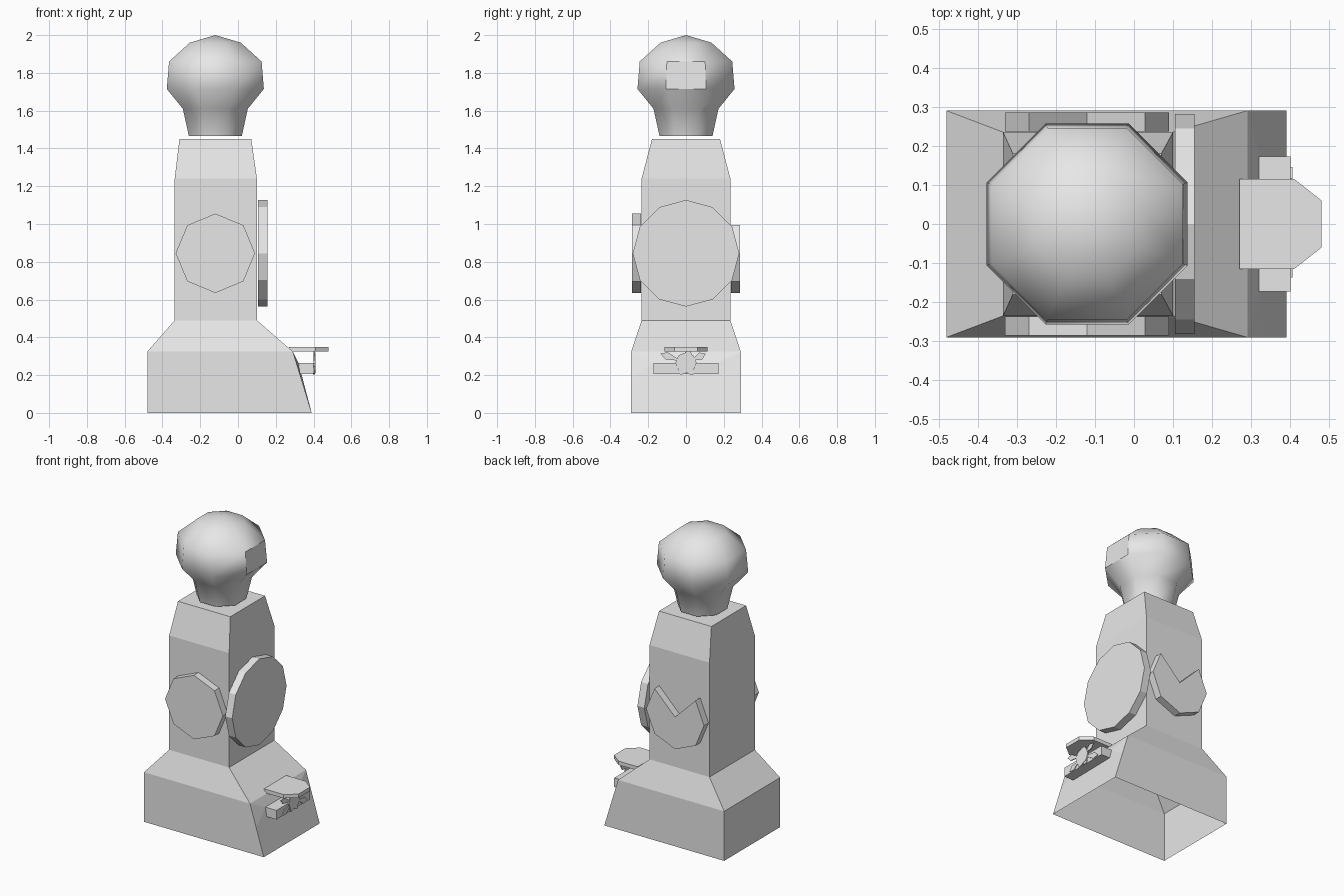
import bpy, bmesh, math
from mathutils import Vector, Matrix

cube = bpy.data.objects.get("Cube")
if cube:
    bpy.data.objects.remove(cube)

grey = bpy.data.materials.new("plain grey")
grey.use_nodes = True
grey.diffuse_color = (0.8, 0.8, 0.8, 1)
grey.node_tree.nodes["Principled BSDF"].inputs["Base Color"].default_value = (0.8, 0.8, 0.8, 1)

AXIS_X = -0.12   # centre line of column and head
DISC_Z = 0.845


def finish(name, bm):
    bmesh.ops.recalc_face_normals(bm, faces=bm.faces)
    mesh = bpy.data.meshes.new(name)
    bm.to_mesh(mesh)
    bm.free()
    mesh.materials.append(grey)
    obj = bpy.data.objects.new(name, mesh)
    bpy.context.collection.objects.link(obj)
    return obj


def prism(name, outline, offset):
    """Extrude a flat outline of 3D points along an offset."""
    bm = bmesh.new()
    face = bm.faces.new([bm.verts.new(p) for p in outline])
    top = bmesh.ops.extrude_face_region(bm, geom=[face], use_keep_orig=True)["geom"]
    moved = [v for v in top if isinstance(v, bmesh.types.BMVert)]
    bmesh.ops.translate(bm, verts=moved, vec=offset)
    return finish(name, bm)


def ring(sides, radius, turn=0.0):
    angles = [turn + math.tau * i / sides for i in range(sides)]
    return [(radius * math.cos(a), radius * math.sin(a)) for a in angles]


def loft(bm, lower, upper, skip=None):
    count = len(lower)
    for i in range(count):
        if i != skip:
            j = (i + 1) % count
            bm.faces.new((lower[i], lower[j], upper[j], upper[i]))


# Body: open-bottomed plinth, sloped shoulder and tapered column
bm = bmesh.new()
levels = [(0.325, -0.48, 0.29, 0.29), (0.49, -0.335, 0.1, 0.235),
          (1.24, -0.335, 0.1, 0.235), (1.45, -0.31, 0.07, 0.18)]
rings = []
for z, x0, x1, y in levels:
    corners = [(x1, -y), (x1, y), (x0, y), (x0, -y)]
    rings.append([bm.verts.new((cx, cy, z)) for cx, cy in corners])
for lower, upper in zip(rings, rings[1:]):
    loft(bm, lower, upper)
bm.faces.new(rings[-1])
foot = [bm.verts.new(p) for p in
        [(0.39, -0.29, 0), (0.39, 0.29, 0), (-0.48, 0.29, 0), (-0.48, -0.29, 0)]]
rim = rings[0]
# Nose of the plinth with clipped upper corners
side = [bm.verts.new((0.335, y, 0.18)) for y in (-0.29, 0.29)]
mid = [bm.verts.new((0.32, y, 0.265)) for y in (-0.17, 0.17)]
bm.faces.new((foot[0], foot[1], side[1], mid[1], mid[0], side[0]))
bm.faces.new((mid[0], mid[1], rim[1], rim[0]))
for i in (0, 1):
    bm.faces.new((side[i], mid[i], rim[i]))
bm.faces.new((foot[0], side[0], rim[0], rim[3], foot[3]))
bm.faces.new((foot[1], side[1], rim[1], rim[2], foot[2]))
bm.faces.new((foot[2], foot[3], rim[3], rim[2]))
finish("body", bm)

# Discs on the column; the rear one has a wedge cut down to its centre
octagon = ring(8, 0.21)
prism("front_disc", [(AXIS_X + a, -0.237, DISC_Z + b) for a, b in octagon], (0, -0.048, 0))
notched = list(octagon)
notched[2] = (0, 0)
prism("rear_disc", [(AXIS_X + a, 0.237, DISC_Z + b) for a, b in notched], (0, 0.048, 0))
prism("side_disc", [(0.105, a, DISC_Z + b) for a, b in ring(12, 0.282)], (0.05, 0, 0))

# Head: eight-sided bulb with one flat face plate on the +x side
bm = bmesh.new()
profile = [(0.14, 1.465), (0.172, 1.61), (0.257, 1.715), (0.245, 1.86), (0.135, 1.96)]
head_rings = []
for flat_radius, z in profile:
    points = ring(8, flat_radius / math.cos(math.pi / 8), -math.pi / 8)
    head_rings.append([bm.verts.new((AXIS_X + a, b, z)) for a, b in points])
for lower, upper in zip(head_rings, head_rings[1:]):
    loft(bm, lower, upper)
crown = bm.verts.new((AXIS_X, 0, 2.0))
last = head_rings[-1]
for i in range(8):
    bm.faces.new((last[i], last[(i + 1) % 8], crown))
base = bm.faces.new(head_rings[0])
for f in bm.faces:
    f.smooth = True
plate = [f for f in bm.faces if f.calc_center_median().x > 0.12
         and 1.7 < f.calc_center_median().z < 1.87]
for f in plate + [base]:
    f.smooth = False
    for e in f.edges:
        e.smooth = False
finish("head", bm)

# Canopy over the nose
canopy = [(0.27, -0.115), (0.41, -0.115), (0.48, -0.06),
          (0.48, 0.06), (0.41, 0.115), (0.27, 0.115)]
prism("canopy", [(x, y, 0.325) for x, y in canopy], (0, 0, 0.025))

# Tray on the nose
tray = [(-0.173, 0.205), (0.173, 0.205), (0.173, 0.265), (-0.173, 0.265)]
prism("tray", [(0.315, y, z) for y, z in tray], (0.085, 0, 0))

# Rosette: small octagon with kite-shaped petals
prism("rosette_centre", [(0.401, a, 0.265 + b) for a, b in ring(8, 0.056)], (0.008, 0, 0))
petals = [(-20, 0.155), (25, 0.115), (75, 0.07), (160, 0.145),
          (205, 0.13), (245, 0.07), (300, 0.075)]
for number, (degrees, length) in enumerate(petals, 1):
    spin = Matrix.Rotation(math.radians(degrees), 3, 'X')
    kite = [(0.03, 0), (length * 0.75, -0.02), (length, 0), (length * 0.75, 0.02)]
    centre = Vector((0.401, 0, 0.265))
    prism(f"petal_{number}", [centre + spin @ Vector((0, a, b)) for a, b in kite], (0.005, 0, 0))
